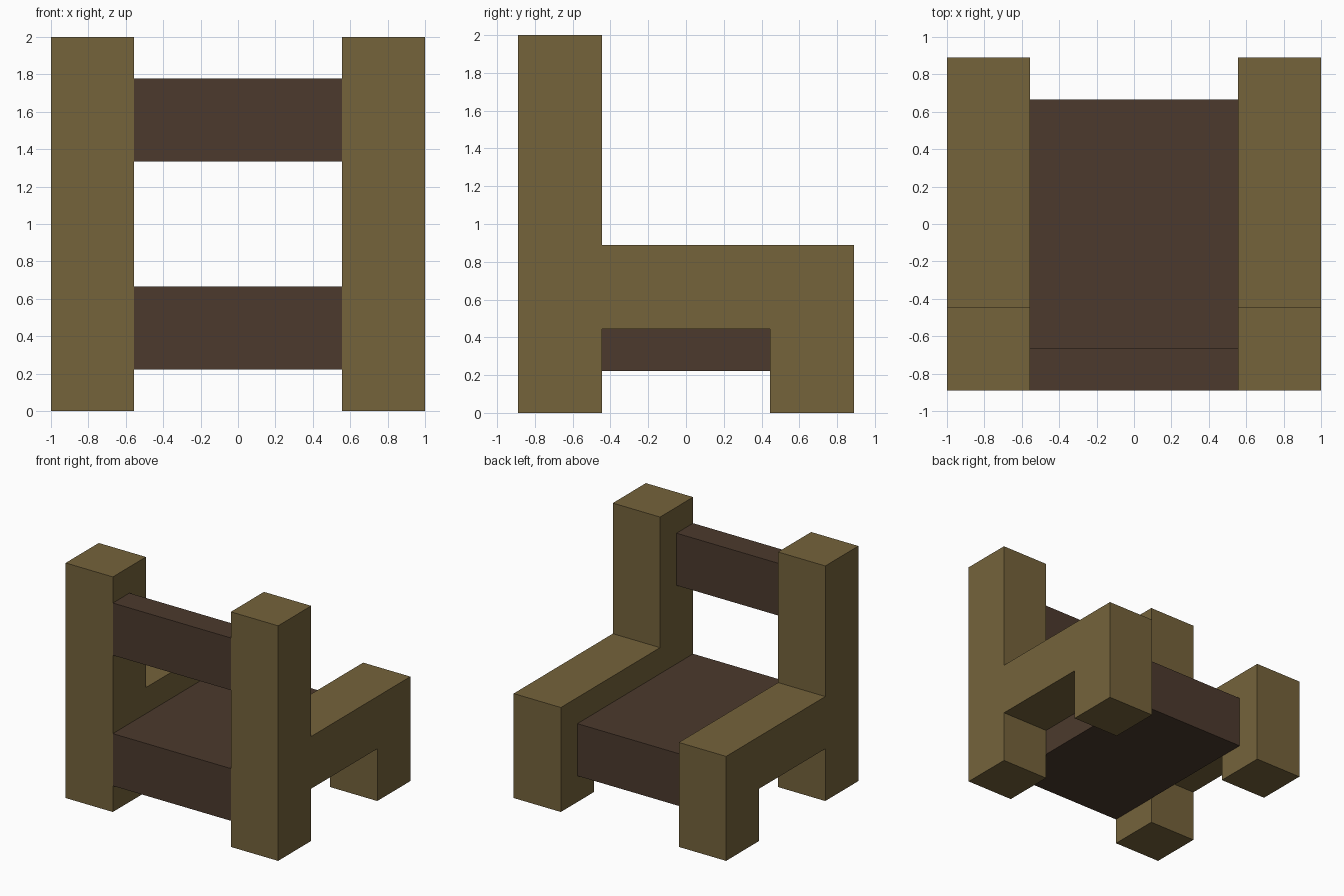
import bpy
import bmesh

if "Cube" in bpy.data.objects:
    bpy.data.objects.remove(bpy.data.objects["Cube"])

U = 2 / 9  # module: every part is a multiple of this


def srgb(r, g, b):
    lin = [((c / 255 + 0.055) / 1.055) ** 2.4 for c in (r, g, b)]
    return (*lin, 1)


def material(name, colour):
    m = bpy.data.materials.new(name)
    m.diffuse_color = colour
    m.use_nodes = True
    m.node_tree.nodes["Principled BSDF"].inputs["Base Color"].default_value = m.diffuse_color
    return m


light_wood = material("light olive wood", srgb(117, 99, 59))
dark_wood = material("dark brown wood", srgb(76, 58, 45))


def extrude_profile(name, profile, x0, x1, mat):
    """Extrude a (y, z) outline along x."""
    bm = bmesh.new()
    face = bm.faces.new([bm.verts.new((x0, y * U, z * U)) for y, z in profile])
    out = bmesh.ops.extrude_face_region(bm, geom=[face])
    verts = [v for v in out["geom"] if isinstance(v, bmesh.types.BMVert)]
    bmesh.ops.translate(bm, verts=verts, vec=(x1 - x0, 0, 0))
    bmesh.ops.recalc_face_normals(bm, faces=bm.faces)
    mesh = bpy.data.meshes.new(name)
    bm.to_mesh(mesh)
    bm.free()
    mesh.materials.append(mat)
    obj = bpy.data.objects.new(name, mesh)
    bpy.context.collection.objects.link(obj)
    return obj


def rect(y0, y1, z0, z1):
    return [(y0, z0), (y1, z0), (y1, z1), (y0, z1)]


# Side frames: tall back post, armrest and short leg in one outline
frame = [(-4, 0), (-2, 0), (-2, 2), (2, 2), (2, 0), (4, 0), (4, 4), (-2, 4), (-2, 9), (-4, 9)]
inner = 2.5 * U
extrude_profile("right_side_frame", frame, inner, 1, light_wood)
extrude_profile("left_side_frame", frame, -1, -inner, light_wood)

# Thick seat block and backrest rail between the frames
extrude_profile("seat", rect(-4, 3, 1, 3), -inner, inner, dark_wood)
extrude_profile("backrest_rail", rect(-4, -3, 6, 8), -inner, inner, dark_wood)
